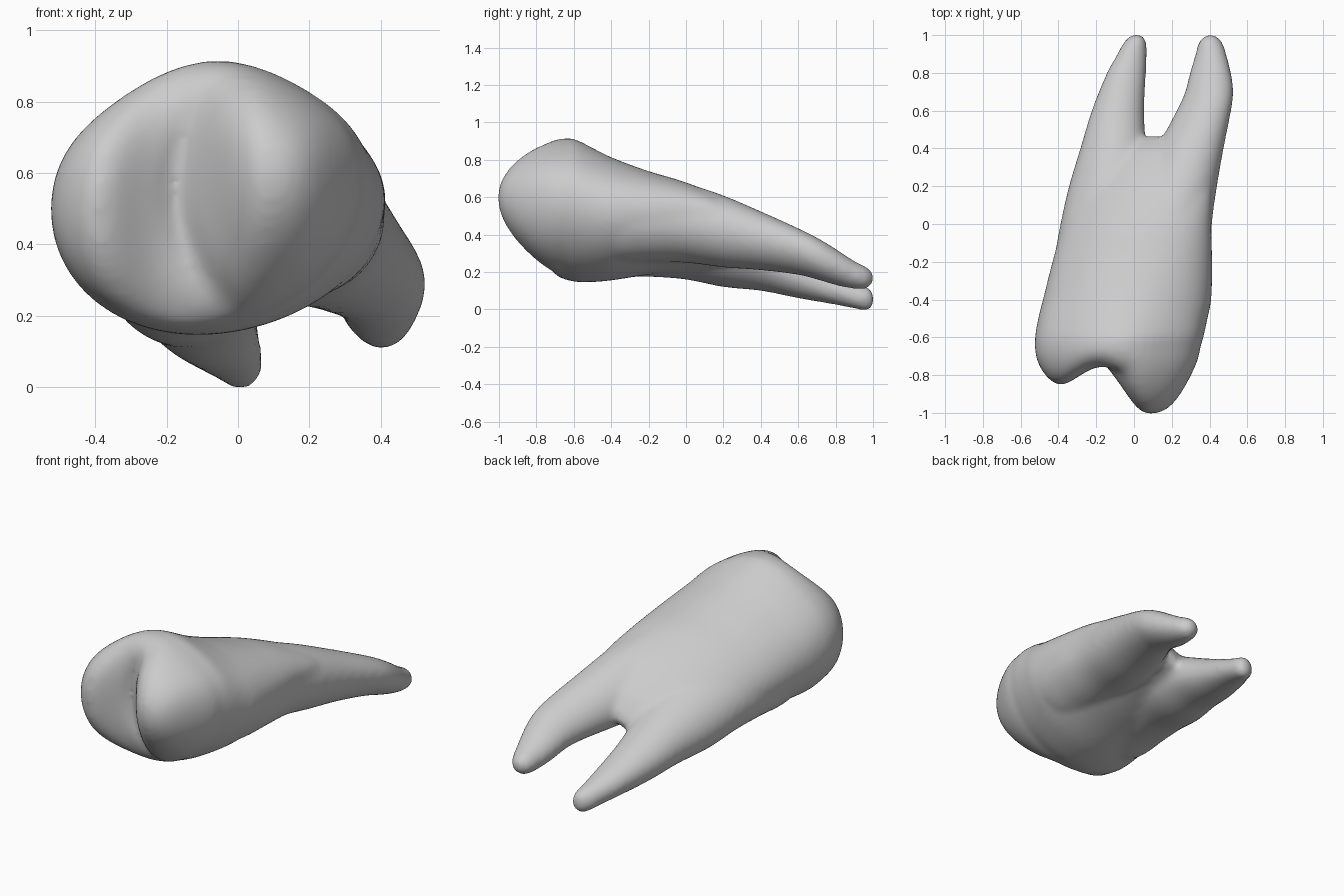
import bpy, bmesh, math
from mathutils import Vector

if "Cube" in bpy.data.objects:
    bpy.data.objects.remove(bpy.data.objects["Cube"])

N = 48  # points around each cross-section


def section(bm, y, x0, x1, z0, z1, lean, peak=0.0):
    """Leaning ellipse that fits the given x and z limits; peak narrows its top."""
    cx, ex, cz, ez = (x0 + x1) / 2, (x1 - x0) / 2, (z0 + z1) / 2, (z1 - z0) / 2
    ring = []
    for i in range(N):
        t = 2 * math.pi * i / N
        s = math.sin(t + lean)
        if s > 0:
            s *= 1 - peak * math.sin(2 * t) ** 2
        ring.append(bm.verts.new((cx + ex * math.cos(t), y, cz + ez * s)))
    return ring


def eased(spec, steps=4):
    """Smooth in-between stations (cubic through the given ones)."""
    def slope(i, k):
        a, b = spec[max(i - 1, 0)], spec[min(i + 1, len(spec) - 1)]
        return (b[k] - a[k]) / (b[0] - a[0])
    out = []
    for i in range(len(spec) - 1):
        p, q = spec[i], spec[i + 1]
        h = q[0] - p[0]
        for n in range(steps):
            u = n / steps
            out.append([p[0] + h * u] + [
                (2 * u**3 - 3 * u**2 + 1) * p[k] + (u**3 - 2 * u**2 + u) * h * slope(i, k)
                + (3 * u**2 - 2 * u**3) * q[k] + (u**3 - u**2) * h * slope(i + 1, k)
                for k in range(1, len(p))])
    return out + [spec[-1]]


def cap(bm, ring, tip):
    v = bm.verts.new(tip)
    for i in range(N):
        bm.faces.new((ring[i], ring[(i + 1) % N], v))


def skin(bm, rings):
    for a, b in zip(rings, rings[1:]):
        for i in range(N):
            j = (i + 1) % N
            bm.faces.new((a[i], a[j], b[j], b[i]))


def centre(ring):
    return sum((v.co for v in ring), Vector()) / N


def hump(d, left, right, power=2):
    return math.exp(-abs(d / (left if d < 0 else right)) ** power)


def chew_depth(x, z):
    """Forward bulge of the biting face: two cusps and a curved groove."""
    gx = -0.17 + 1.3 * (z - 0.55) ** 2
    return (0.075 + 0.275 * hump(x - 0.11, 0.19, 0.25, 2.6) * hump(z - 0.6, 0.42, 0.45)
            + 0.155 * hump(x + 0.43, 0.3, 0.16)
            - 0.03 * hump(x - gx, 0.04, 0.04)
            + 0.05 * (z - 0.53))


bm = bmesh.new()

# crown and the web joining the roots: y, x limits, z limits, lean, peak
body = [section(bm, *s) for s in eased((
    (-0.66, -0.525, 0.35, 0.165, 0.915, 0.1, 0.08),
    (-0.60, -0.525, 0.368, 0.148, 0.914, 0.1, 0.08),
    (-0.50, -0.508, 0.39, 0.146, 0.865, 0.1, 0.06),
    (-0.40, -0.483, 0.41, 0.155, 0.815, 0.12, 0.04),
    (-0.20, -0.433, 0.415, 0.185, 0.74, 0.22, 0.0),
    (0.00, -0.375, 0.41, 0.20, 0.68, 0.35, 0.0),
    (0.20, -0.30, 0.415, 0.21, 0.595, 0.5, 0.0),
    (0.38, -0.18, 0.38, 0.22, 0.485, 0.75, 0.0),
    (0.45, -0.02, 0.22, 0.25, 0.38, 0.8, 0.0)))]
skin(bm, body)
cap(bm, body[-1], centre(body[-1]) + Vector((0, 0.02, 0)))

# biting face: shrinking rings pushed forward
rim, mid = body[0], centre(body[0])
face_rings = [rim]
STEPS = 32
for k in range(1, STEPS):
    s = math.cos(math.pi / 2 * k / STEPS)
    ring = []
    for v in rim:
        p = mid + (v.co - mid) * s
        p.y -= (1 - s ** 4) ** 0.55 * chew_depth(p.x, p.z)
        ring.append(bm.verts.new(p))
    face_rings.append(ring)
skin(bm, face_rings)
cap(bm, face_rings[-1], (mid.x, mid.y - chew_depth(mid.x, mid.z), mid.z))

# the two roots, running back from inside the crown
low_root = (
    (-0.55, -0.40, 0.00, 0.22, 0.58, 0.1),
    (-0.40, -0.45, 0.06, 0.175, 0.64, 0.1),
    (-0.20, -0.425, 0.08, 0.175, 0.61, 0.15),
    (0.00, -0.39, 0.08, 0.16, 0.56, 0.15),
    (0.20, -0.345, 0.08, 0.12, 0.49, 0.15),
    (0.40, -0.285, 0.065, 0.10, 0.40, 0.1),
    (0.60, -0.225, 0.055, 0.06, 0.30, 0.0),
    (0.80, -0.145, 0.065, 0.025, 0.20, -0.1),
    (0.90, -0.09, 0.068, 0.005, 0.15, -0.1),
    (0.97, -0.05, 0.065, -0.006, 0.12, 0.0),
    (1.0, -0.015, 0.045, 0.015, 0.095, 0.0))
high_root = (
    (-0.60, -0.05, 0.28, 0.34, 0.70, 0.0),
    (-0.40, -0.08, 0.39, 0.25, 0.76, 0.0),
    (-0.20, -0.07, 0.41, 0.25, 0.72, 0.0),
    (0.00, -0.05, 0.413, 0.25, 0.675, 0.0),
    (0.20, 0.03, 0.44, 0.225, 0.61, 0.05),
    (0.40, 0.12, 0.475, 0.21, 0.525, 0.1),
    (0.60, 0.225, 0.515, 0.185, 0.435, 0.15),
    (0.70, 0.27, 0.528, 0.16, 0.385, 0.15),
    (0.80, 0.295, 0.515, 0.13, 0.325, 0.15),
    (0.90, 0.325, 0.49, 0.11, 0.26, 0.1),
    (0.97, 0.345, 0.465, 0.112, 0.225, 0.0),
    (1.0, 0.38, 0.43, 0.14, 0.20, 0.0))
for spec in (low_root, high_root):
    rings = [section(bm, *s) for s in eased(spec)]
    skin(bm, rings)
    for r, dy in ((rings[0], 0), (rings[-1], 0.008)):
        cap(bm, r, centre(r) + Vector((0, dy, 0)))

bmesh.ops.recalc_face_normals(bm, faces=bm.faces)
mesh = bpy.data.meshes.new("tooth")
bm.to_mesh(mesh)
bm.free()
tooth = bpy.data.objects.new("tooth", mesh)
bpy.context.collection.objects.link(tooth)

# fuse the parts into one soft surface
fuse = tooth.modifiers.new("fuse", 'REMESH')
fuse.mode = 'VOXEL'
fuse.voxel_size = 0.016
fuse.use_smooth_shade = True
soften = tooth.modifiers.new("soften", 'SMOOTH')
soften.factor = 0.5
soften.iterations = 14

grey = bpy.data.materials.new("light grey")
grey.diffuse_color = (0.6, 0.6, 0.6, 1)
grey.use_nodes = True
grey.node_tree.nodes["Principled BSDF"].inputs["Base Color"].default_value = grey.diffuse_color
mesh.materials.append(grey)
for p in mesh.polygons:
    p.use_smooth = True
